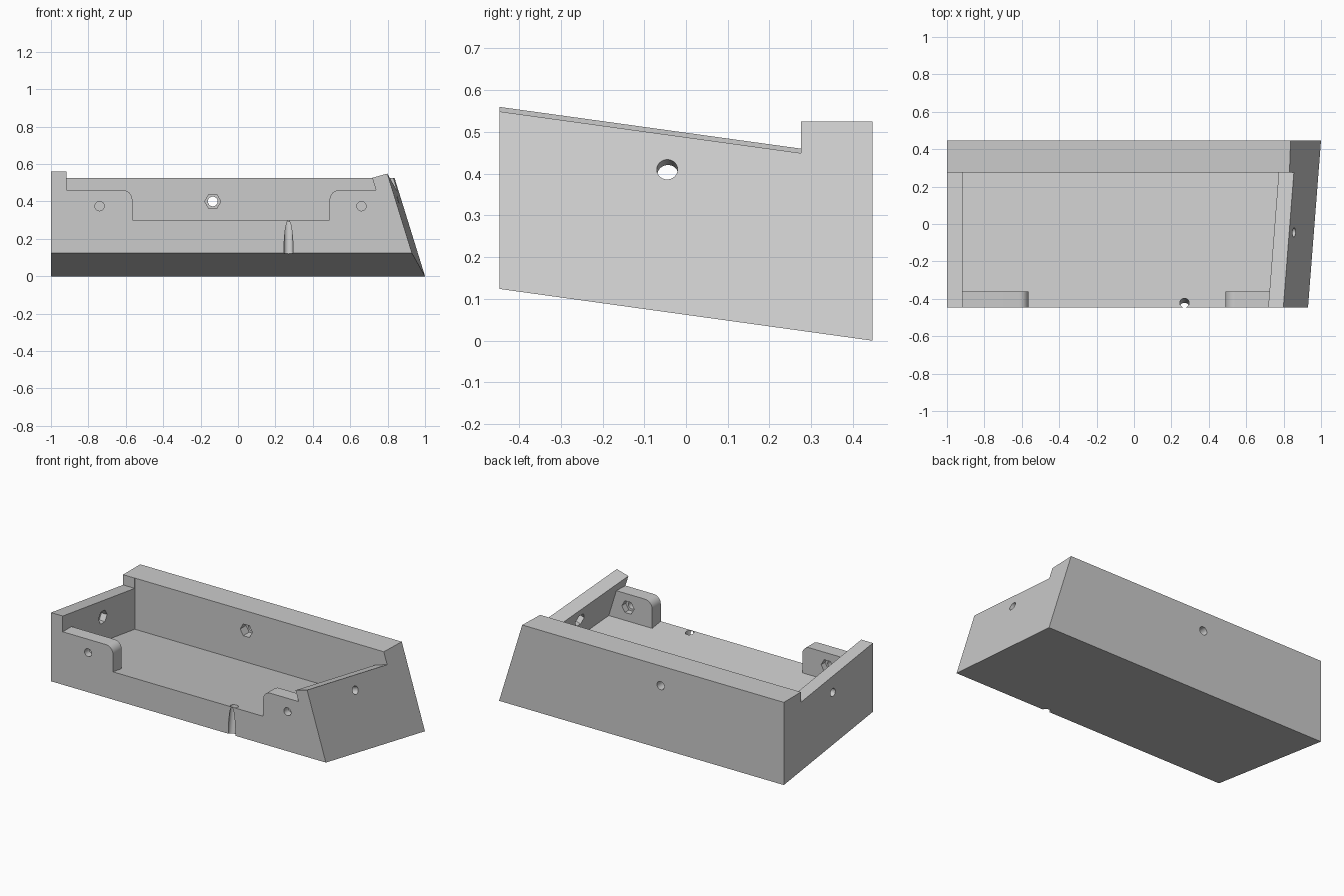
import bpy, bmesh, math
from mathutils import Vector, Matrix

if "Cube" in bpy.data.objects:
    bpy.data.objects.remove(bpy.data.objects["Cube"])

HALF_Y, STEP_Y = 0.447, 0.275
SLOPE = 0.138


def finish(bm, name):
    bmesh.ops.recalc_face_normals(bm, faces=bm.faces)
    me = bpy.data.meshes.new(name)
    bm.to_mesh(me)
    bm.free()
    ob = bpy.data.objects.new(name, me)
    bpy.context.collection.objects.link(ob)
    return ob


def extrude(name, pts, vec):
    bm = bmesh.new()
    f = bm.faces.new([bm.verts.new(p) for p in pts])
    r = bmesh.ops.extrude_face_region(bm, geom=[f])
    vs = [v for v in r['geom'] if isinstance(v, bmesh.types.BMVert)]
    bmesh.ops.translate(bm, verts=vs, vec=vec)
    if f.is_valid and len(bm.faces) == len(pts) + 1:
        bm.faces.new(f.verts)
    return finish(bm, name)


def hull(name, pts):
    bm = bmesh.new()
    for p in pts:
        bm.verts.new(p)
    bmesh.ops.convex_hull(bm, input=bm.verts)
    bmesh.ops.dissolve_limit(bm, angle_limit=0.001, verts=bm.verts, edges=bm.edges)
    return finish(bm, name)


def cut(target, cutter):
    cutter.hide_render = True
    m = target.modifiers.new("cut", 'BOOLEAN')
    m.operation, m.solver, m.object = 'DIFFERENCE', 'EXACT', cutter
    dg = bpy.context.evaluated_depsgraph_get()
    dg.update()
    me = bpy.data.meshes.new_from_object(target.evaluated_get(dg))
    target.modifiers.clear()
    target.data = me
    bpy.data.objects.remove(cutter)


def drill(target, centre, axis, r, length, sides=32):
    bm = bmesh.new()
    rot = Vector(axis).to_track_quat('Z', 'Y').to_matrix().to_4x4()
    mat = Matrix.Translation(centre) @ rot @ Matrix.Rotation(math.pi / 6, 4, 'Z')
    bmesh.ops.create_cone(bm, cap_ends=True, segments=sides, radius1=r,
                          radius2=r, depth=length, matrix=mat)
    cut(target, finish(bm, "drill"))


def outer_x(y, z):
    return 1 - 0.31 * z + 0.035 * (y - HALF_Y)


def floor_z(y):
    return 0.30 - SLOPE * (y + HALF_Y)


# Case body: side profile run across the width, right end sliced on a slant
profile = [(-HALF_Y, 0.124), (HALF_Y, 0), (HALF_Y, 0.525), (STEP_Y, 0.525),
           (STEP_Y, 0.46), (-HALF_Y, 0.56)]
body = extrude("case_body", [(-1, y, z) for y, z in profile], (2.2, 0, 0))
Y0, Y1 = -0.7, 0.6
slab = [(outer_x(y, z) + dx, y, z) for y in (Y0, Y1)
        for z in (-0.3, 1) for dx in (0, 1)]
cut(body, hull("slant_slice", slab))

# Tilted top of the right wall
wedge = []
for y in (Y0, STEP_Y + 0.0005):
    z = 0.549 - SLOPE * (y + HALF_Y)
    x = outer_x(y, z)
    for dx in (-0.2, 0.1):
        wedge += [(x + dx, y, z + 0.28 * dx), (x + dx, y, 1)]
cut(body, hull("wall_top_slice", wedge))

# Tray cavity, open to the front except at the two mounting tabs
room = []
for y in (Y0, STEP_Y + 0.001):
    for z in (floor_z(y), 1):
        room += [(-0.918, y, z), (outer_x(y, z) - 0.088, y, z)]
cavity = hull("tray_cavity", room)


def tab(x_end, x_wall):
    s = 1 if x_end > x_wall else -1
    r, top = 0.05, 0.46
    pts = [(x_wall, -1, 0), (x_end, -1, 0)]
    for i in range(9):
        a = math.pi / 2 * i / 8
        pts.append((x_end + s * r * (math.cos(a) - 1), -1,
                    top + r * (math.sin(a) - 1)))
    pts.append((x_wall, -1, top))
    return extrude("tab_block", pts, (0, 0.64, 0))


for x_end, x_wall in ((-0.565, -1.2), (0.49, 1.2)):
    cut(cavity, tab(x_end, x_wall))
cut(body, cavity)

# Screw holes with hexagonal nut pockets on the inner faces
for x in (-0.74, 0.66):
    drill(body, (x, -0.4, 0.375), (0, 1, 0), 0.025, 0.25)
    drill(body, (x, -0.36, 0.375), (0, 1, 0), 0.043, 0.08, 6)
drill(body, (-0.135, 0.36, 0.40), (0, 1, 0), 0.026, 0.4)
drill(body, (-0.135, STEP_Y, 0.40), (0, 1, 0), 0.043, 0.12, 6)
drill(body, (-0.96, -0.045, 0.40), (1, 0, 0), 0.025, 0.2)
drill(body, (-0.918, -0.045, 0.40), (1, 0, 0), 0.043, 0.08, 6)
n = Vector((1, -0.035, 0.31)).normalized()
p = Vector((outer_x(-0.045, 0.41), -0.045, 0.41))
drill(body, p, n, 0.025, 0.3)
drill(body, p - n * 0.084, n, 0.043, 0.08, 6)

# Cable channel square to the sloping floor, breaking out of the front
drill(body, (0.27, -0.434, 0.21), (0, SLOPE, 1), 0.025, 0.5)

bpy.context.view_layer.objects.active = body
body.select_set(True)
bpy.ops.object.shade_smooth_by_angle(angle=math.radians(30))
